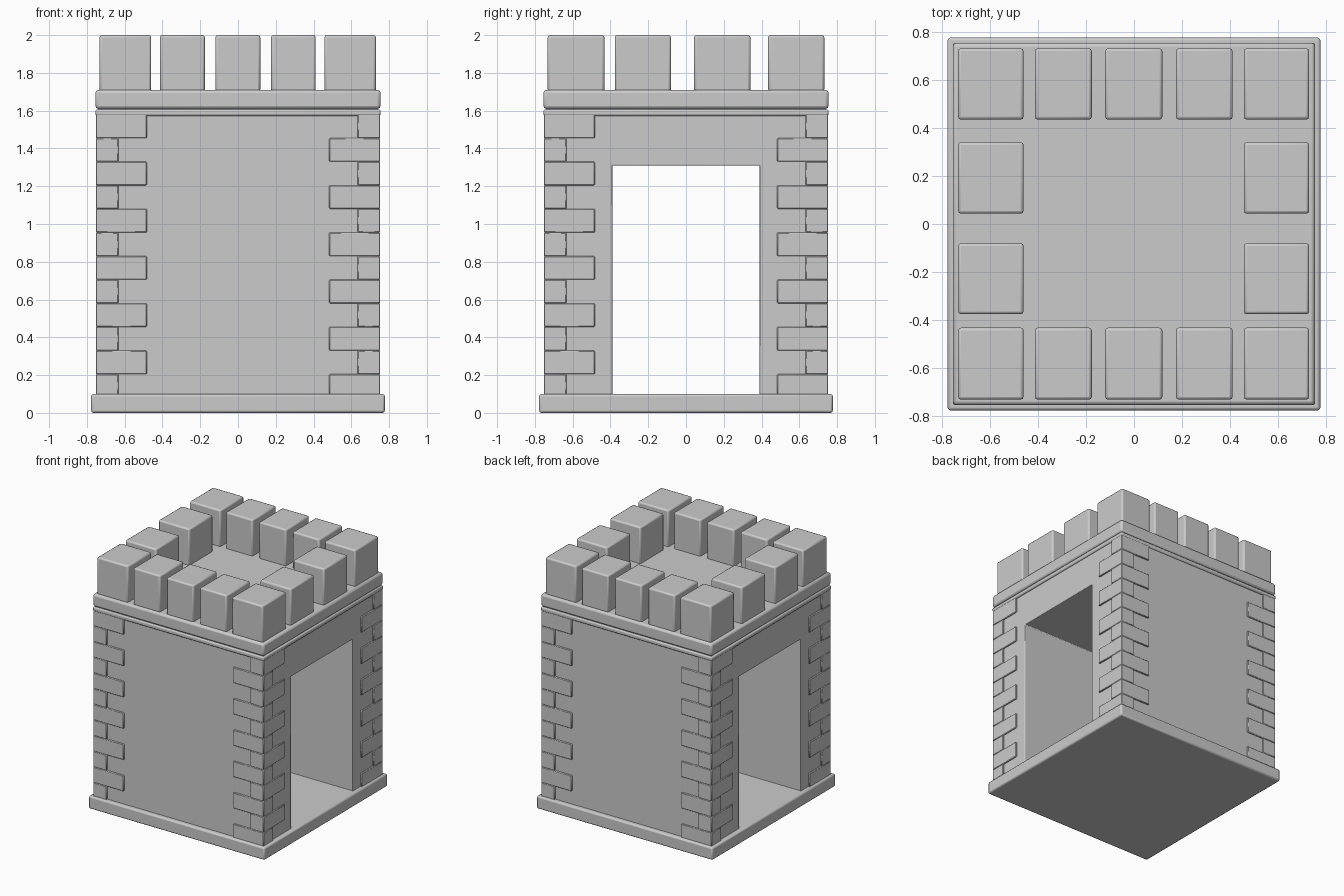
import bpy, bmesh, math
from mathutils import Matrix

if "Cube" in bpy.data.objects:
    bpy.data.objects.remove(bpy.data.objects["Cube"])


def finish(obj, bevel, segments=2):
    """Rounded edges with smooth shading."""
    if bevel:
        mod = obj.modifiers.new("bevel", 'BEVEL')
        mod.width = bevel
        mod.segments = segments
        mod.limit_method = 'ANGLE'
    bpy.context.view_layer.objects.active = obj
    bpy.ops.object.select_all(action='DESELECT')
    obj.select_set(True)
    bpy.ops.object.shade_smooth_by_angle(angle=math.radians(50))
    return obj


def to_object(name, bm, bevel, segments=2):
    bmesh.ops.recalc_face_normals(bm, faces=bm.faces)
    mesh = bpy.data.meshes.new(name)
    bm.to_mesh(mesh)
    bm.free()
    obj = bpy.data.objects.new(name, mesh)
    bpy.context.collection.objects.link(obj)
    return finish(obj, bevel, segments)


def add_box(bm, lo, hi, turn=0):
    """Box between two corners, turned about z by quarter turns."""
    mid = [(a + b) / 2 for a, b in zip(lo, hi)]
    size = [b - a for a, b in zip(lo, hi)]
    mat = (Matrix.Rotation(turn * math.pi / 2, 4, 'Z')
           @ Matrix.Translation(mid) @ Matrix.Diagonal((*size, 1)))
    bmesh.ops.create_cube(bm, size=1, matrix=mat)


def slab(name, half, z0, z1, bevel):
    bm = bmesh.new()
    add_box(bm, (-half, -half, z0), (half, half, z1))
    return to_object(name, bm, bevel)


# Base and cornice slabs
slab("base_plinth", 0.777, 0.0, 0.10, 0.012)
slab("lower_cornice", 0.755, 1.572, 1.607, 0.01)
slab("cornice_core", 0.742, 1.59, 1.65, 0)
slab("roof_slab", 0.755, 1.61, 1.71, 0.016)

# Walls: arch-less gate profile extruded along x, open from side to side
W, D, TOP, LINTEL = 0.742, 0.39, 1.59, 1.31
profile = [(-W, 0.05), (-D, 0.05), (-D, LINTEL), (D, LINTEL),
           (D, 0.05), (W, 0.05), (W, TOP), (-W, TOP)]
bm = bmesh.new()
face = bm.faces.new([bm.verts.new((-W, y, z)) for y, z in profile])
ext = bmesh.ops.extrude_face_region(bm, geom=[face])
bmesh.ops.translate(bm, vec=(2 * W, 0, 0),
                    verts=[v for v in ext["geom"] if isinstance(v, bmesh.types.BMVert)])
to_object("gate_walls", bm, 0.006)

# Corner stones: alternate long and short, repeated around four corners
bm = bmesh.new()
E, LONG, SHORT, ROW = 0.753, 0.27, 0.12, 0.125
for turn in range(4):
    for row in range(12):
        z = 0.08 + row * ROW
        dx, dy = (LONG, SHORT) if row % 2 else (SHORT, LONG)
        add_box(bm, (-E, -E, z), (-E + dx, -E + dy, z + ROW), turn)
to_object("corner_stones", bm, 0.004, 1)

# Battlements: rows of five front and back, two more on each side
bm = bmesh.new()
spans = [(-0.733, -0.46), (-0.413, -0.176), (-0.12, 0.118), (0.175, 0.411), (0.458, 0.73)]
for x0, x1 in spans:
    for y0, y1 in ((-0.732, -0.432), (0.435, 0.732)):
        add_box(bm, (x0, y0, 1.70), (x1, y1, 2.0))
for x0, x1 in (spans[0], spans[-1]):
    for y0, y1 in ((-0.376, -0.08), (0.043, 0.341)):
        add_box(bm, (x0, y0, 1.70), (x1, y1, 2.0))
to_object("battlements", bm, 0.012)
